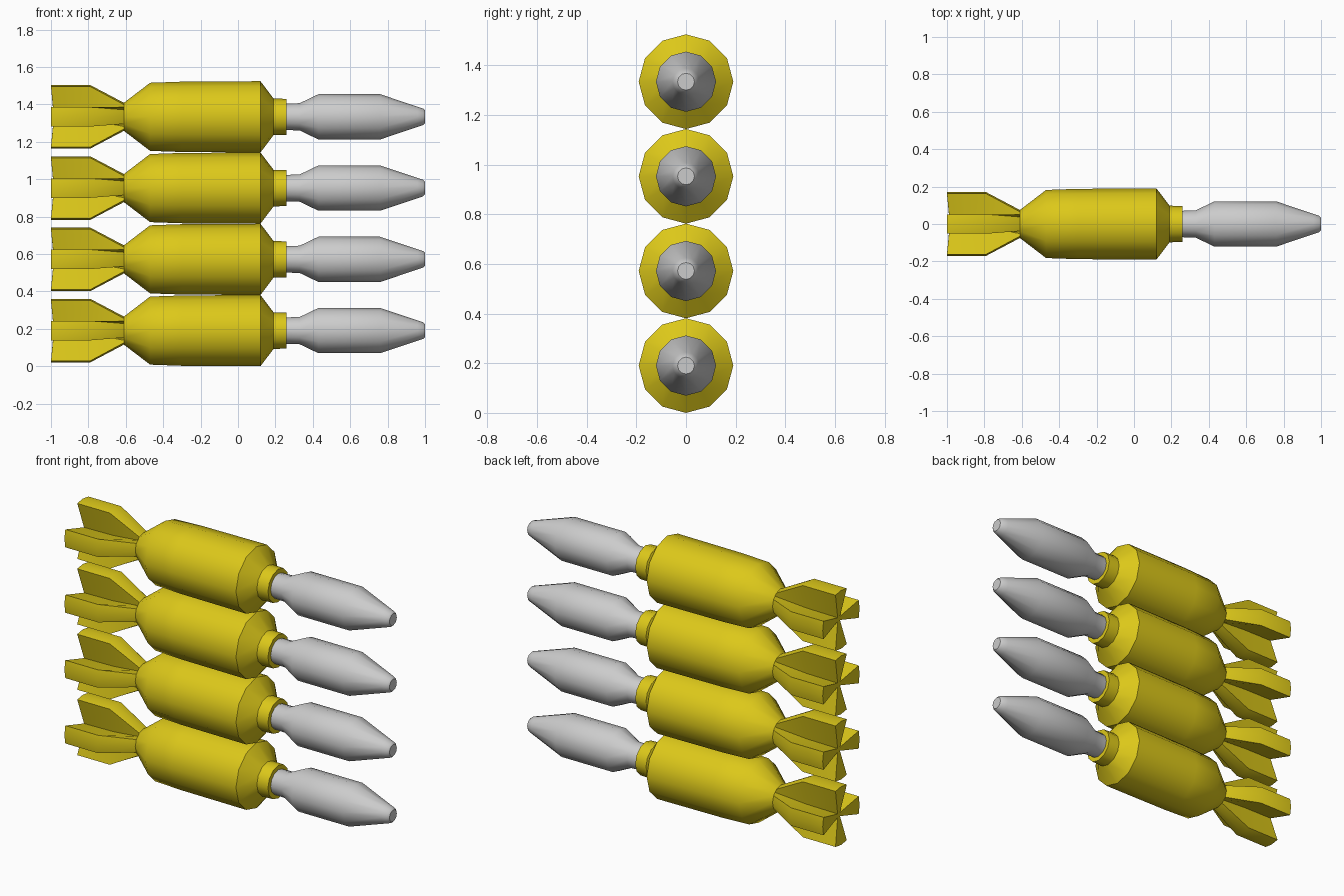
import bpy, bmesh, math

if "Cube" in bpy.data.objects:
    bpy.data.objects.remove(bpy.data.objects["Cube"])

N = 12            # sides of the turned parts
R = 0.1905        # body radius, also half the stacking pitch

yellow = bpy.data.materials.new("yellow_paint")
yellow.diffuse_color = (0.72, 0.58, 0.01, 1)
yellow.use_nodes = True
yellow.node_tree.nodes["Principled BSDF"].inputs["Base Color"].default_value = yellow.diffuse_color


def circle(x, r, n=N):
    return [(x, r * math.sin(a), r * math.cos(a))
            for a in (2 * math.pi * i / n for i in range(n))]


def tail_ring(x, tip, half, valley, vx=None):
    # Four fins: each has corner, ridge, corner, then a valley at 45 degrees
    edge = math.sqrt(max(tip * tip - half * half, 0))
    quarter = [(-half, edge, x), (0, tip, x), (half, edge, x),
               (valley * math.sqrt(0.5), valley * math.sqrt(0.5), vx or x)]
    pts = []
    for k in range(4):
        c, s = math.cos(k * math.pi / 2), math.sin(k * math.pi / 2)
        pts += [(px, c * u + s * v, -s * u + c * v) for u, v, px in quarter]
    return pts


def loft(name, rings, z, mat=None, start_center=None):
    bm = bmesh.new()
    loops = [[bm.verts.new(p) for p in ring] for ring in rings]
    n = len(loops[0])
    for a, b in zip(loops, loops[1:]):
        for i in range(n):
            j = (i + 1) % n
            bm.faces.new((a[i], a[j], b[j], b[i]))
    if start_center is None:
        bm.faces.new(loops[0])
    else:
        c = bm.verts.new((start_center, 0, 0))
        for i in range(n):
            bm.faces.new((loops[0][i], loops[0][(i + 1) % n], c))
    bm.faces.new(loops[-1])
    bmesh.ops.recalc_face_normals(bm, faces=bm.faces)
    me = bpy.data.meshes.new(name)
    bm.to_mesh(me)
    bm.free()
    ob = bpy.data.objects.new(name, me)
    bpy.context.collection.objects.link(ob)
    ob.location.z = z
    if mat:
        me.materials.append(mat)
    bpy.ops.object.select_all(action='DESELECT')
    ob.select_set(True)
    bpy.context.view_layer.objects.active = ob
    bpy.ops.object.shade_smooth_by_angle(angle=math.radians(45))
    return ob


# Turned profiles as (x, radius)
body = [(-0.61, 0.075), (-0.47, 0.182), (-0.30, 0.188), (0.12, R),
        (0.19, 0.098), (0.26, 0.096)]
nose = [(0.24, 0.07), (0.33, 0.073), (0.43, 0.121), (0.76, 0.121),
        (0.96, 0.054), (0.99, 0.044), (1.0, 0.034)]
# Finned tail, rear to front
tail = [tail_ring(-1.0, 0.17, 0.052, 0.015, -0.985),
        tail_ring(-0.79, 0.17, 0.052, 0.025),
        tail_ring(-0.61, 0.075, 0.0375, 0.073)]

# Stack of four identical units
for k in range(4):
    z = R + 2 * R * k
    loft(f"body_{k + 1}", [circle(*p) for p in body], z, yellow)
    loft(f"nose_{k + 1}", [circle(*p) for p in nose], z)
    loft(f"tail_fins_{k + 1}", tail, z, yellow, start_center=-0.985)
